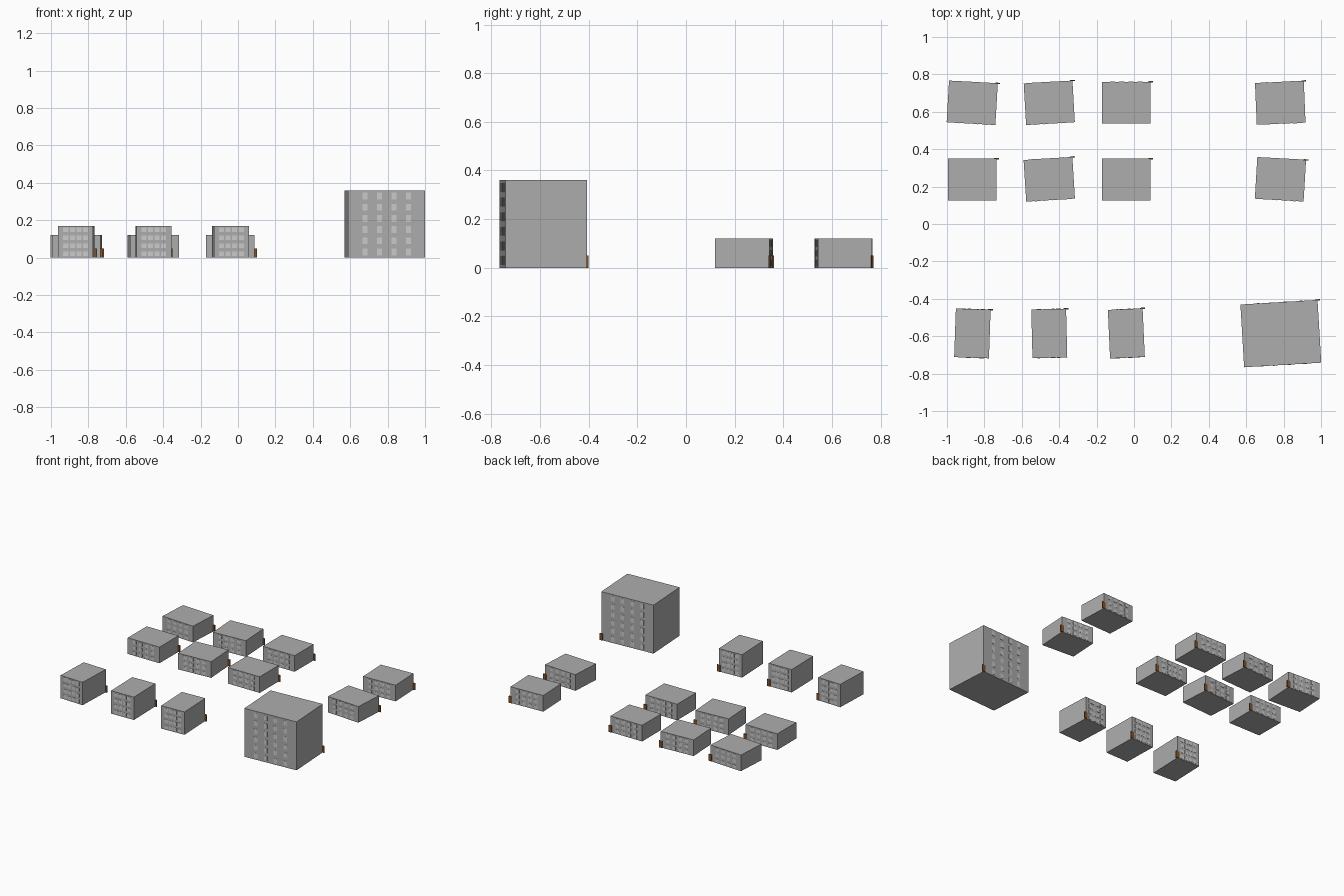
import bpy, math
from mathutils import Matrix, Vector

if "Cube" in bpy.data.objects:
    bpy.data.objects.remove(bpy.data.objects["Cube"])


def material(name, rgb):
    m = bpy.data.materials.new(name)
    m.diffuse_color = (*rgb, 1)
    m.use_nodes = True
    m.node_tree.nodes["Principled BSDF"].inputs["Base Color"].default_value = m.diffuse_color
    return m


WALL = material("wall grey", (0.42, 0.42, 0.42))
GLASS = material("window pale grey", (0.60, 0.60, 0.60))
WOOD = material("door brown", (0.23, 0.085, 0.02))


def boxes(name, parts, mat, place):
    """One object from a list of (centre, size) boxes."""
    verts, faces = [], []
    for c, s in parts:
        n = len(verts)
        for z in (-.5, .5):
            for x, y in ((-.5, -.5), (.5, -.5), (.5, .5), (-.5, .5)):
                verts.append((c[0] + x * s[0], c[1] + y * s[1], c[2] + z * s[2]))
        faces += [[n + i for i in f] for f in
                  ((3, 2, 1, 0), (4, 5, 6, 7), (0, 1, 5, 4),
                   (1, 2, 6, 5), (2, 3, 7, 6), (3, 0, 4, 7))]
    me = bpy.data.meshes.new(name)
    me.from_pydata(verts, [], faces)
    me.materials.append(mat)
    ob = bpy.data.objects.new(name, me)
    ob.matrix_world = place
    bpy.context.collection.objects.link(ob)


def building(name, x, y, w, d, h, floors, turn):
    place = Matrix.Translation(Vector((x, y, 0))) @ Matrix.Rotation(math.radians(turn), 4, 'Z')
    # plain block
    boxes(name + "_walls", [((0, 0, h / 2), (w, d, h))], WALL, place)
    # window plates, four columns per floor, front and back
    step = h / floors
    panes = [((w * 0.188 * (c - 1.5), side * d / 2, step * (f + 0.5)),
              (0.027, 0.003, step * 0.6))
             for side in (-1, 1) for f in range(floors) for c in range(4)]
    boxes(name + "_windows", panes, GLASS, place)
    # door straddling the back right corner
    boxes(name + "_door", [((w / 2, d / 2, 0.025), (0.026, 0.007, 0.05))], WOOD, place)


# low houses in two rows: x, y, turn
for i, (x, y, turn) in enumerate([
        (-0.865, 0.648, -3.3), (-0.453, 0.648, 3.3), (-0.041, 0.649, 0), (0.782, 0.648, 2.4),
        (-0.865, 0.238, 0), (-0.453, 0.239, 3.6), (-0.041, 0.238, 0), (0.783, 0.239, -3.4)]):
    building(f"low_house_{i + 1}", x, y, 0.261, 0.223, 0.12, 3, turn)

# taller narrow houses in front
for i, (x, turn) in enumerate([(-0.864, -2), (-0.453, 1.4), (-0.041, 2.6)]):
    building(f"tall_house_{i + 1}", x, -0.585, 0.186, 0.26, 0.17, 4, turn)

# big apartment block
building("apartment_block", 0.785, -0.586, 0.413, 0.336, 0.36, 6, 3.4)
